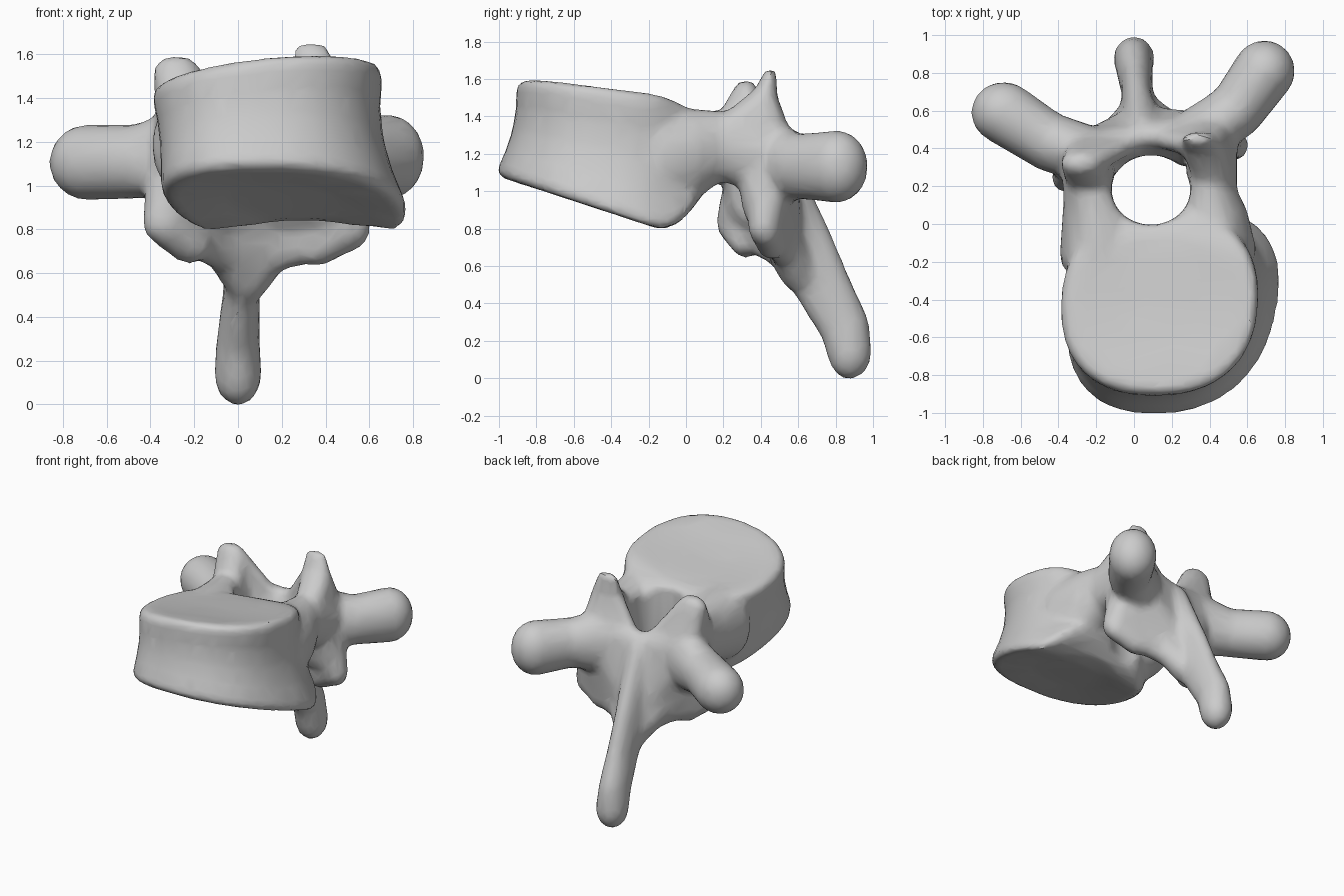
import bpy, bmesh, math
from mathutils import Vector, Matrix

if "Cube" in bpy.data.objects:
    bpy.data.objects.remove(bpy.data.objects["Cube"])

bone = bpy.data.materials.new("bone_grey")
bone.use_nodes = True
colour = (0.6, 0.6, 0.6, 1)
bone.diffuse_color = colour
bone.node_tree.nodes["Principled BSDF"].inputs["Base Color"].default_value = colour


def to_object(name, bm):
    bmesh.ops.recalc_face_normals(bm, faces=bm.faces)
    mesh = bpy.data.meshes.new(name)
    bm.to_mesh(mesh)
    bm.free()
    obj = bpy.data.objects.new(name, mesh)
    bpy.context.collection.objects.link(obj)
    mesh.materials.append(bone)
    return obj


def hull(name, *blobs):
    """Convex skin around ellipsoids given as (centre, radii)."""
    bm = bmesh.new()
    for centre, radii in blobs:
        place = Matrix.Translation(centre) @ Matrix.Diagonal((*radii, 1))
        bmesh.ops.create_icosphere(bm, subdivisions=3, radius=1, matrix=place)
    bmesh.ops.delete(bm, geom=bm.faces[:], context='FACES_ONLY')
    result = bmesh.ops.convex_hull(bm, input=bm.verts)
    spare = [g for g in result["geom_interior"] if isinstance(g, bmesh.types.BMVert)]
    bmesh.ops.delete(bm, geom=spare, context='VERTS')
    bmesh.ops.delete(bm, geom=[e for e in bm.edges if not e.link_faces], context='EDGES')
    return to_object(name, bm)


def chain(name, *blobs):
    """Bent limb made of hulls between neighbouring ellipsoids."""
    return [hull(name, a, b) for a, b in zip(blobs, blobs[1:])]


def spow(v, p):
    return math.copysign(abs(v) ** p, v)


# Waisted, slightly skewed drum with tilted, dished ends and a rounded lower back edge
def vertebral_body():
    bm = bmesh.new()
    profile = [(0.06, .45), (0.025, .75), (0, .94), (.05, 1), (.12, 1), (.28, .97),
               (.5, .95), (.72, .96), (.88, 1), (.96, 1), (1, .95), (.98, .75), (.95, .45)]
    low, high = Vector((.225, -.46)), Vector((.135, -.41))
    rings = []
    for t, s in profile:
        c = low.lerp(high, t)
        c.x -= .1 * t * (1 - t)
        rx, ry = .545 + (.52 - .545) * t, .555 + (.485 - .555) * t
        skew = .2 - .17 * t
        ring = []
        for i in range(64):
            a = math.tau * i / 64
            y = c.y + s * ry * spow(math.sin(a), .87)
            x = c.x + s * rx * spow(math.cos(a), .85) + skew * (y - c.y)
            z0 = .775 - .33 * (y + .1) + 4 * max(0, y + .17) ** 2
            z1 = 1.48 - .125 * y + .1 * (x - .15) - .12 * (x - .15) ** 2
            z1 -= 1.2 * max(0, y + .2) ** 2
            ring.append(bm.verts.new((x, y, z0 + (z1 - z0) * t)))
        rings.append(ring)
    for a, b in zip(rings, rings[1:]):
        for i in range(64):
            j = (i + 1) % 64
            bm.faces.new((a[i], a[j], b[j], b[i]))
    bm.faces.new(rings[0])
    bm.faces.new(rings[-1])
    return to_object("vertebral_body", bm)


parts = [vertebral_body()]

# Pedicles joining the body to the arch
parts += chain("right_pedicle", ((-.17, -.17, 1.18), (.225, .15, .27)),
               ((-.19, .05, 1.21), (.19, .1, .23)), ((-.23, .16, 1.24), (.145, .1, .19)),
               ((-.25, .32, 1.2), (.14, .1, .2)))
parts += chain("left_pedicle", ((.42, -.14, 1.16), (.23, .15, .29)),
               ((.42, .05, 1.2), (.185, .1, .24)), ((.4, .17, 1.24), (.145, .1, .19)),
               ((.42, .4, 1.2), (.13, .1, .2)))

# Sloping laminae forming the back of the arch
crest = ((.05, .47, 1.19), (.08, .07, .1))
keel = ((.02, .55, .69), (.08, .08, .13))
right_shoulder = ((-.25, .37, 1.2), (.12, .12, .16))
left_shoulder = ((.4, .47, 1.2), (.13, .12, .16))
parts.append(hull("right_lamina", right_shoulder, crest, ((-.33, .25, .85), (.1, .08, .12)), keel))
parts.append(hull("left_lamina", left_shoulder, crest, ((.5, .43, .8), (.1, .08, .11)), keel))
parts += chain("canal_wall", ((-.26, .3, .98), (.12, .1, .2)),
               ((.08, .42, 1.02), (.12, .1, .2)), ((.44, .38, 1.0), (.12, .09, .2)))

# Upper articular processes, webbed down to the crest
right_tip = ((-.28, .32, 1.52), (.11, .07, .075))
left_tip = ((.36, .42, 1.49), (.115, .07, .08))
parts.append(hull("right_upper_facet", ((-.24, .22, 1.33), (.12, .07, .1)), right_shoulder, right_tip))
parts.append(hull("right_web", right_tip, right_shoulder, ((-.03, .42, 1.25), (.05, .05, .06))))
parts.append(hull("left_upper_facet", ((.41, .27, 1.35), (.11, .08, .1)), left_shoulder, left_tip))
parts.append(hull("left_web", left_tip, left_shoulder, ((.14, .45, 1.25), (.05, .05, .06))))
parts.append(hull("left_upper_tip", left_tip, ((.335, .45, 1.62), (.085, .035, .04))))

# Lower articular processes
parts += chain("right_lower_facet", ((-.32, .3, 1.05), (.1, .1, .1)),
               ((-.34, .245, .83), (.1, .085, .1)), ((-.22, .32, .72), (.1, .08, .08)))
parts += chain("left_lower_facet", ((.46, .43, 1.05), (.1, .1, .1)),
               ((.51, .415, .81), (.1, .085, .1)), ((.36, .46, .71), (.1, .08, .08)))

# Transverse processes with knobbed ends
parts += chain("right_transverse_process", ((-.24, .37, 1.14), (.15, .15, .22)),
               ((-.45, .435, 1.11), (.14, .16, .17)), ((-.69, .59, 1.105), (.175, .165, .175)))
parts += chain("left_transverse_process", ((.36, .48, 1.14), (.16, .15, .22)),
               ((.54, .6, 1.13), (.15, .15, .175)), ((.69, .81, 1.13), (.165, .165, .195)))

# Long spinous process sweeping back and down
parts += chain("spinous_process", ((.04, .51, .98), (.1, .11, .28)),
               ((.02, .61, .72), (.085, .18, .16)), ((.015, .73, .49), (.085, .155, .15)),
               ((0, .845, .28), (.1, .135, .14)), ((0, .875, .14), (.11, .12, .15)))
parts.append(hull("spine_root", ((-.12, .45, .82), (.1, .08, .14)), ((.2, .5, .8), (.1, .08, .14)),
                  ((.04, .6, .56), (.1, .1, .1))))

# Cutter for the spinal canal
bm = bmesh.new()
bmesh.ops.create_cone(bm, cap_ends=True, segments=48, radius1=1, radius2=1, depth=4,
                      matrix=Matrix.Translation((.09, .18, 1)) @ Matrix.Diagonal((.21, .185, 1, 1)))
canal = to_object("canal_cutter", bm)
canal.hide_render = True

# Fuse everything into one bone surface
bpy.ops.object.select_all(action='DESELECT')
for part in parts:
    part.select_set(True)
vertebra = parts[0]
bpy.context.view_layer.objects.active = vertebra
bpy.ops.object.join()
vertebra.name = "vertebra"


def apply(kind, **settings):
    mod = vertebra.modifiers.new(kind.lower(), kind)
    for key, value in settings.items():
        setattr(mod, key, value)
    bpy.ops.object.modifier_apply(modifier=mod.name)


apply('REMESH', mode='VOXEL', voxel_size=.02)
apply('BOOLEAN', operation='DIFFERENCE', object=canal, solver='EXACT')
bpy.data.objects.remove(canal)
apply('REMESH', mode='VOXEL', voxel_size=.02)
apply('SMOOTH', factor=.5, iterations=12)
apply('DECIMATE', ratio=.12)
vertebra.data.materials.clear()
vertebra.data.materials.append(bone)

# Rest on the ground
lowest = min(v.co.z for v in vertebra.data.vertices)
vertebra.data.transform(Matrix.Translation((0, 0, -lowest)))
bpy.ops.object.shade_smooth_by_angle(angle=math.radians(30))
